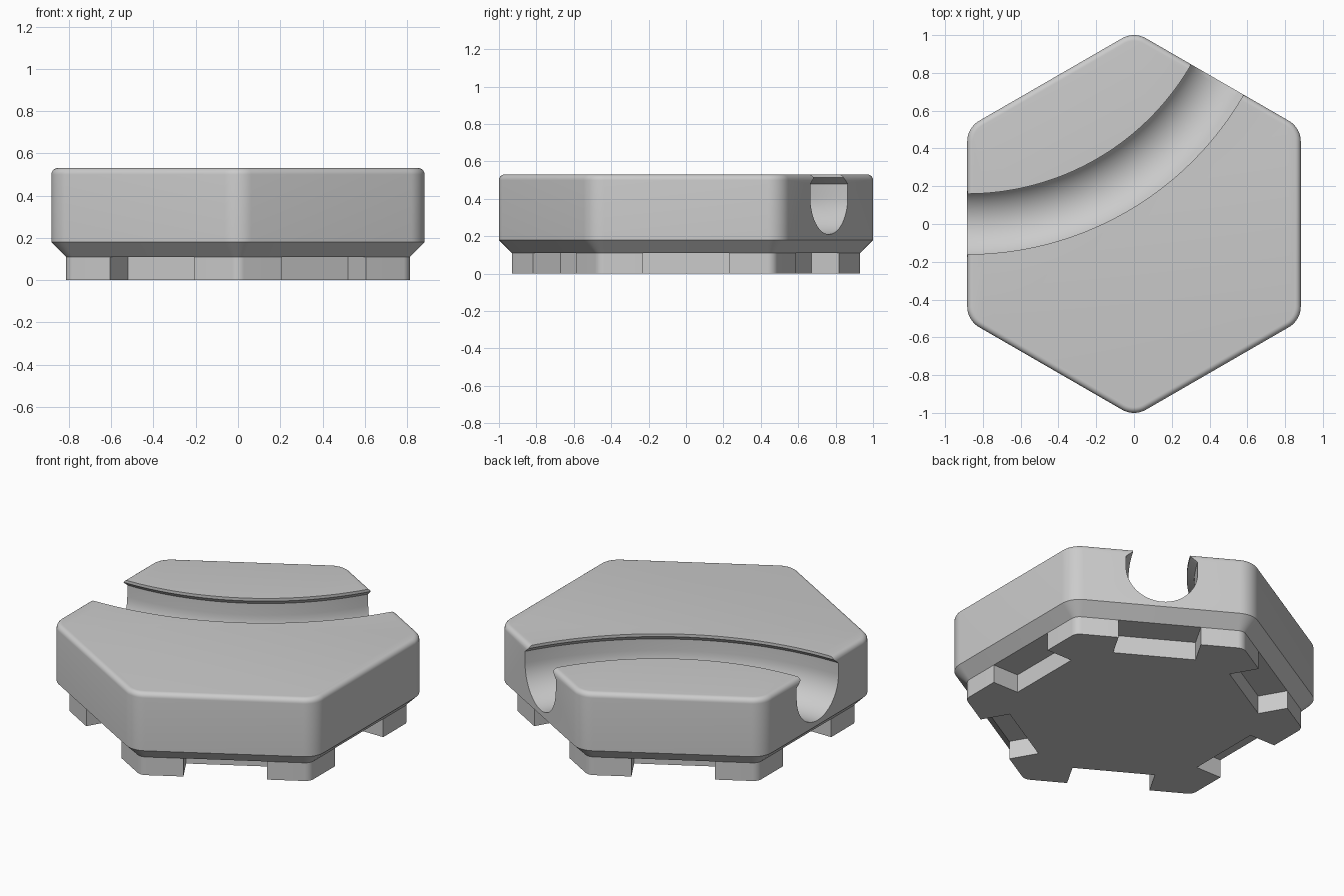
import bpy, bmesh
from math import sin, cos, pi, radians, sqrt
from mathutils import Vector

if "Cube" in bpy.data.objects:
    bpy.data.objects.remove(bpy.data.objects["Cube"], do_unlink=True)

APOTHEM, CORNER, FILLET = 0.883, 0.127, 0.03
FOOT_INSET, FOOT_TOP, RIM, TOP = 0.07, 0.11, 0.18, 0.53

grey = bpy.data.materials.new("plain grey")
grey.use_nodes = True
colour = (0.6, 0.6, 0.6, 1)
grey.diffuse_color = colour
grey.node_tree.nodes["Principled BSDF"].inputs["Base Color"].default_value = colour


def hexagon(inset, notch=None, steps=10):
    """Rounded hexagon outline; notch = (half width, depth) cuts every side."""
    apothem, radius = APOTHEM - inset, CORNER - inset
    reach = (apothem - radius) * 2 / sqrt(3)
    points = []
    for side in range(6):
        mid = side * pi / 3
        if notch:
            half, depth = notch
            normal = Vector((cos(mid), sin(mid)))
            along = Vector((-sin(mid), cos(mid)))
            for s, d in ((-half, 0), (-half, depth), (half, depth), (half, 0)):
                points.append(normal * (apothem - d) + along * s)
        centre = Vector((cos(mid + pi / 6), sin(mid + pi / 6))) * reach
        for i in range(steps + 1):
            a = mid + pi / 3 * i / steps
            points.append(centre + Vector((cos(a), sin(a))) * radius)
    return points


def loft(name, rings, cap_end=True):
    """Skin a list of equal-sized point rings into one object."""
    bm = bmesh.new()
    loops = [[bm.verts.new(p) for p in ring] for ring in rings]
    for low, high in zip(loops, loops[1:]):
        for i in range(len(low)):
            j = (i + 1) % len(low)
            bm.faces.new((low[i], low[j], high[j], high[i]))
    bm.faces.new(loops[0][::-1])
    if cap_end:
        bm.faces.new(loops[-1])
    bmesh.ops.recalc_face_normals(bm, faces=bm.faces)
    mesh = bpy.data.meshes.new(name)
    bm.to_mesh(mesh)
    bm.free()
    mesh.materials.append(grey)
    obj = bpy.data.objects.new(name, mesh)
    bpy.context.collection.objects.link(obj)
    return obj


def select(obj):
    bpy.ops.object.select_all(action='DESELECT')
    obj.select_set(True)
    bpy.context.view_layer.objects.active = obj


# Tile body: chamfered underside, straight walls, filleted top edge
levels = [(FOOT_INSET, FOOT_TOP), (0, RIM)]
for i in range(7):
    a = pi / 2 * i / 6
    levels.append((FILLET * (1 - cos(a)), TOP - FILLET * (1 - sin(a))))
body = loft("tile_body", [[(p.x, p.y, z) for p in hexagon(inset)]
                          for inset, z in levels])

# Foot: shallow plinth with a square notch in every side
outline = hexagon(FOOT_INSET, notch=(0.23, 0.17))
foot = loft("notched_foot", [[(p.x, p.y, z) for p in outline]
                             for z in (0, FOOT_TOP)], cap_end=False)

# Track groove: round-bottomed channel with inward lips, swept around the
# point where the two open sides would meet
pivot = Vector((-APOTHEM, APOTHEM * sqrt(3)))
track, bore, lip = APOTHEM * sqrt(3), 0.2, 0.16
profile = [(lip, 0.6), (lip, 0.513), (bore, 0.48)]
profile += [(bore * cos(pi * i / 28), 0.41 - bore * sin(pi * i / 28))
            for i in range(29)]
profile += [(-bore, 0.48), (-lip, 0.513), (-lip, 0.6)]
sweep = []
for i in range(67):
    a = radians(i - 93)
    sweep.append([(pivot.x + (track + r) * cos(a),
                   pivot.y + (track + r) * sin(a), z) for r, z in profile])
cutter = loft("groove_cutter", sweep)

cut = body.modifiers.new("groove", 'BOOLEAN')
cut.operation, cut.solver, cut.object = 'DIFFERENCE', 'EXACT', cutter
select(body)
bpy.ops.object.modifier_apply(modifier=cut.name)
bpy.data.objects.remove(cutter, do_unlink=True)

for obj in (body, foot):
    select(obj)
    bpy.ops.object.shade_smooth_by_angle(angle=radians(30))
